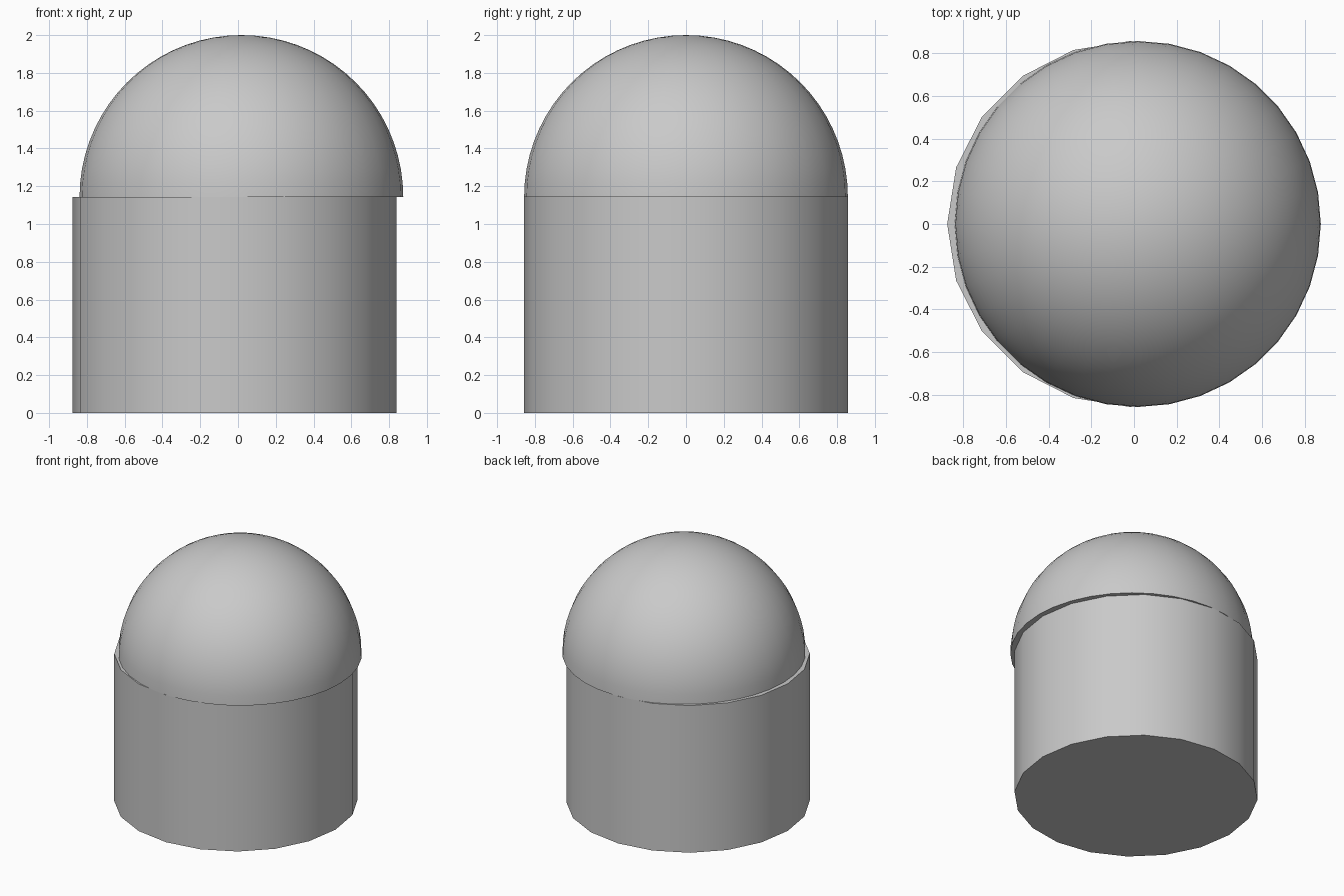
import bpy
import bmesh
from math import sin, cos, pi, radians
from mathutils import Vector

cube = bpy.data.objects.get("Cube")
if cube:
    bpy.data.objects.remove(cube, do_unlink=True)

# Single grey material
grey = bpy.data.materials.new("plain grey")
grey.use_nodes = True
color = (0.588, 0.588, 0.588, 1)
grey.diffuse_color = color
grey.node_tree.nodes["Principled BSDF"].inputs["Base Color"].default_value = color

RADIUS = 0.857
RIM = 2 - RADIUS


def lathe(name, profile, sides, x):
    """Spin a closed-on-axis (radius, height) profile about a vertical axis at x."""
    bm = bmesh.new()
    verts = [bm.verts.new((r, 0, z)) for r, z in profile]
    edges = [bm.edges.new(pair) for pair in zip(verts, verts[1:])]
    bmesh.ops.spin(bm, geom=verts + edges, cent=(0, 0, 0), axis=(0, 0, 1),
                   angle=2 * pi, steps=sides)
    bmesh.ops.remove_doubles(bm, verts=bm.verts, dist=0.0001)
    bmesh.ops.recalc_face_normals(bm, faces=bm.faces)
    bmesh.ops.translate(bm, verts=bm.verts, vec=Vector((x, 0, 0)))
    mesh = bpy.data.meshes.new(name)
    bm.to_mesh(mesh)
    bm.free()
    mesh.materials.append(grey)
    obj = bpy.data.objects.new(name, mesh)
    bpy.context.collection.objects.link(obj)
    bpy.ops.object.select_all(action="DESELECT")
    obj.select_set(True)
    bpy.context.view_layer.objects.active = obj
    bpy.ops.object.shade_smooth_by_angle(angle=radians(30))


# Cylindrical body, capped at both ends
lathe("body", [(0, 0), (RADIUS, 0), (RADIUS, RIM), (0, RIM)], 20, -0.018)

# Hemispherical dome with a flat underside, set slightly off the body's axis
rings = 18
arc = [(RADIUS * cos(i * pi / 2 / rings), RIM + RADIUS * sin(i * pi / 2 / rings))
       for i in range(rings)]
lathe("dome", [(0, RIM)] + arc + [(0, 2)], 36, 0.018)
